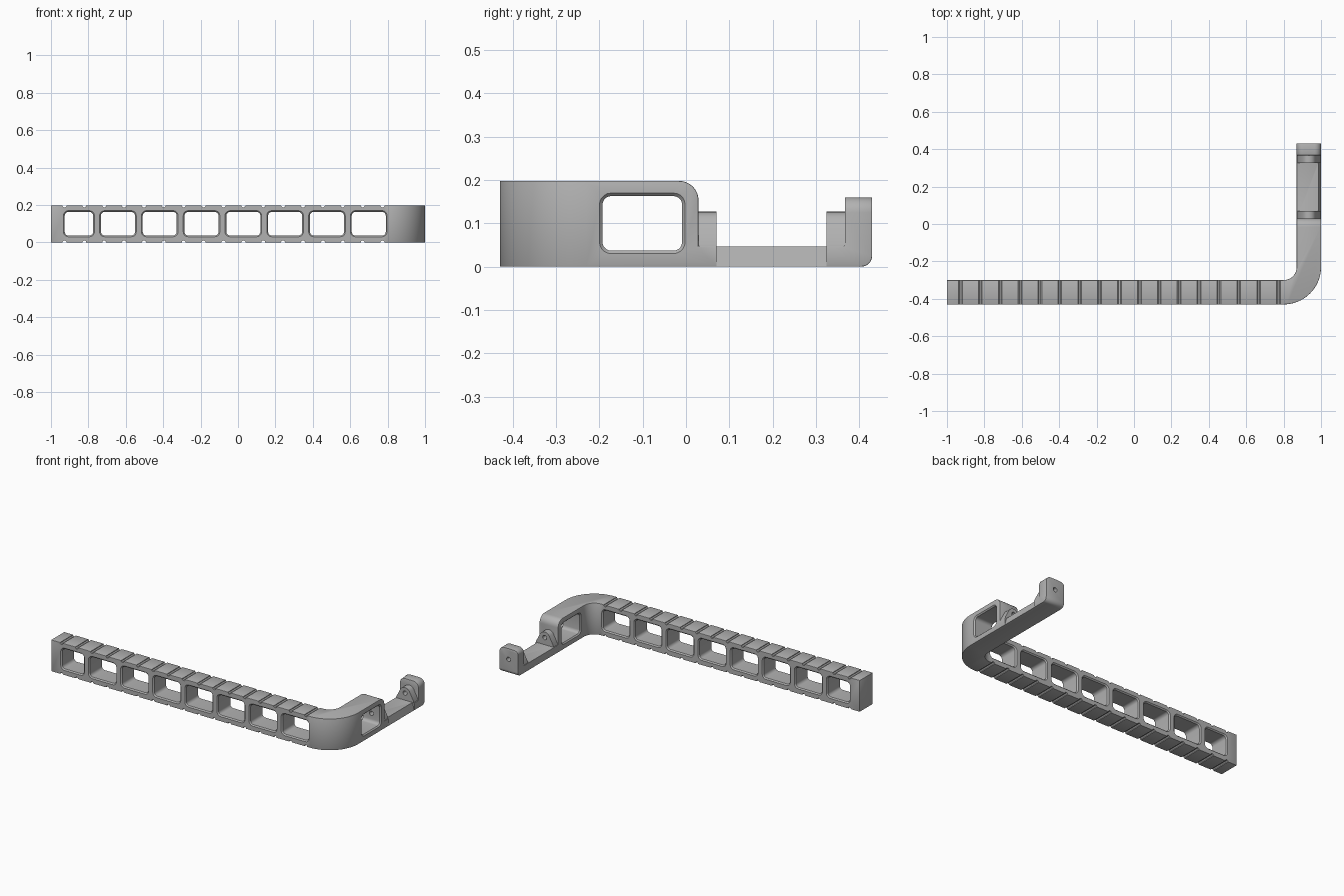
import bpy, bmesh
from math import cos, sin, pi, radians
from mathutils import Vector

old = bpy.data.objects.get("Cube")
if old:
    bpy.data.objects.remove(old, do_unlink=True)

grey = bpy.data.materials.new("plain grey")
grey.use_nodes = True
grey.diffuse_color = (0.44, 0.44, 0.44, 1)
grey.node_tree.nodes["Principled BSDF"].inputs["Base Color"].default_value = (0.44, 0.44, 0.44, 1)

H = 0.198                   # rail height
BACK, FRONT = 0.43, -0.43   # depth limits
IN, OUT = 0.87, 1.0         # side arm, inner and outer face
MID = (IN + OUT) / 2
STRIP = 0.047               # height of the low bridge


def arc(cx, cy, r, a0, a1, n=8):
    """Points on an arc, angles in degrees."""
    steps = [radians(a0 + (a1 - a0) * i / n) for i in range(n + 1)]
    return [(cx + r * cos(a), cy + r * sin(a)) for a in steps]


def rounded_rect(a0, a1, b0, b1, r):
    return (arc(a1 - r, b1 - r, r, 0, 90, 5) + arc(a0 + r, b1 - r, r, 90, 180, 5)
            + arc(a0 + r, b0 + r, r, 180, 270, 5) + arc(a1 - r, b0 + r, r, 270, 360, 5))


def loft(name, rings, axis):
    """Solid through (position, outline) rings stacked along an axis."""
    place = {"x": lambda p, t: (t, p[0], p[1]),
             "y": lambda p, t: (p[0], t, p[1]),
             "z": lambda p, t: (p[0], p[1], t)}[axis]
    bm = bmesh.new()
    loops = [[bm.verts.new(place(p, t)) for p in outline] for t, outline in rings]
    bm.faces.new(loops[0])
    bm.faces.new(loops[-1])
    n = len(loops[0])
    for a, b in zip(loops, loops[1:]):
        for i in range(n):
            bm.faces.new((a[i], a[(i + 1) % n], b[(i + 1) % n], b[i]))
    bmesh.ops.recalc_face_normals(bm, faces=bm.faces)
    mesh = bpy.data.meshes.new(name)
    bm.to_mesh(mesh)
    bm.free()
    mesh.materials.append(grey)
    ob = bpy.data.objects.new(name, mesh)
    bpy.context.collection.objects.link(ob)
    return ob


def prism(name, outline, lo, hi, axis):
    return loft(name, [(lo, outline), (hi, outline)], axis)


def apply(ob, mod):
    bpy.ops.object.select_all(action="DESELECT")
    ob.select_set(True)
    bpy.context.view_layer.objects.active = ob
    bpy.ops.object.modifier_apply(modifier=mod.name)


def boolean(ob, other, op):
    mod = ob.modifiers.new("cut", "BOOLEAN")
    mod.operation, mod.solver, mod.object = op, "EXACT", other
    apply(ob, mod)
    bpy.data.objects.remove(other, do_unlink=True)


def soften(ob, width, segments=2):
    mod = ob.modifiers.new("soft edges", "BEVEL")
    mod.width, mod.segments = width, segments
    mod.limit_method, mod.angle_limit = "ANGLE", radians(40)
    apply(ob, mod)


def window(lo, hi, near, far, axis):
    """Rounded opening whose rim flares out at both faces."""
    z0, z1, flare, out = 0.037, 0.163, 0.007, 0.02
    ring = lambda g: rounded_rect(lo - g, hi + g, z0 - g, z1 + g, 0.02 + g)
    return loft("window_cutter", [(near - out, ring(flare)), (near, ring(flare)),
                                  (near + flare, ring(0)), (far - flare, ring(0)),
                                  (far, ring(flare)), (far + out, ring(flare))], axis)


# Bent rail: plan outline crossed with the side silhouette
plan = ([(-1, FRONT)] + arc(0.8, -0.23, 0.2, 270, 360, 16)
        + [(OUT, BACK), (IN, BACK)] + arc(0.8, -0.23, 0.07, 360, 270, 12) + [(-1, -0.3)])
rail = prism("bent_rail", plan, -0.1, 0.3, "z")
side = ([(-0.6, 0)] + arc(0.405, 0.025, 0.025, 270, 360)
        + [(BACK, 0.16), (0.367, 0.16), (0.367, STRIP), (0.029, STRIP)]
        + arc(-0.016, H - 0.045, 0.045, 0, 90) + [(-0.6, H)])
boolean(rail, prism("side_silhouette", side, -1.2, 1.2, "x"), "INTERSECT")

# Round the shoulders of the end post
bm = bmesh.new()
bm.from_mesh(rail.data)
shoulders = [e for e in bm.edges
             if all(abs(v.co.z - 0.16) < 0.001 and v.co.y > 0.3 for v in e.verts)
             and abs(e.verts[0].co.x - e.verts[1].co.x) < 0.001]
bmesh.ops.bevel(bm, geom=shoulders, offset=0.035, segments=6, profile=0.5, affect="EDGES")
bm.to_mesh(rail.data)
bm.free()
soften(rail, 0.005)

# Leaning outer side of the low bridge
lean = [(OUT + 0.02, -0.02), (OUT + 0.004, -0.02), (OUT - 0.014, STRIP + 0.006), (OUT + 0.02, STRIP + 0.006)]
boolean(rail, prism("lean_cutter", lean, 0.07, 0.325, "y"), "DIFFERENCE")

# Windows along the front and one in the side arm
for i in range(8):
    right = 0.79 - 0.2235 * (7 - i)
    left = right - (0.152 if i == 0 else 0.182)
    boolean(rail, window(left, right, FRONT, -0.3, "y"), "DIFFERENCE")
boolean(rail, window(-0.193, -0.009, IN, OUT, "x"), "DIFFERENCE")

# Cross grooves on the top and bottom faces
for i in range(17):
    x = -0.928 + 0.1063 * i
    for z in (0, H):
        boolean(rail, prism("groove_cutter", arc(x, z, 0.011, 22.5, 337.5, 7),
                            FRONT - 0.05, -0.25, "y"), "DIFFERENCE")

# Tapered pivot lugs facing each other across the bridge
lug = [(OUT - 0.004, STRIP - 0.01), (OUT - 0.004, STRIP + 0.006)] \
    + arc(MID, 0.09, 0.037, 30, 150, 10) + [(IN + 0.004, STRIP + 0.006), (IN + 0.004, STRIP - 0.01)]
lugs = [prism("front_lug", lug, 0.02, 0.07, "y"), prism("rear_lug", lug, 0.325, 0.376, "y")]

# Pin hole through the lugs, the wall and the end post
parts = [rail] + lugs
for ob in parts:
    boolean(ob, prism("pin_cutter", arc(MID, 0.092, 0.014, 0, 345, 23), -0.03, 0.5, "y"), "DIFFERENCE")

for ob in parts:
    bpy.ops.object.select_all(action="DESELECT")
    ob.select_set(True)
    bpy.context.view_layer.objects.active = ob
    bpy.ops.object.shade_smooth_by_angle(angle=radians(30))
